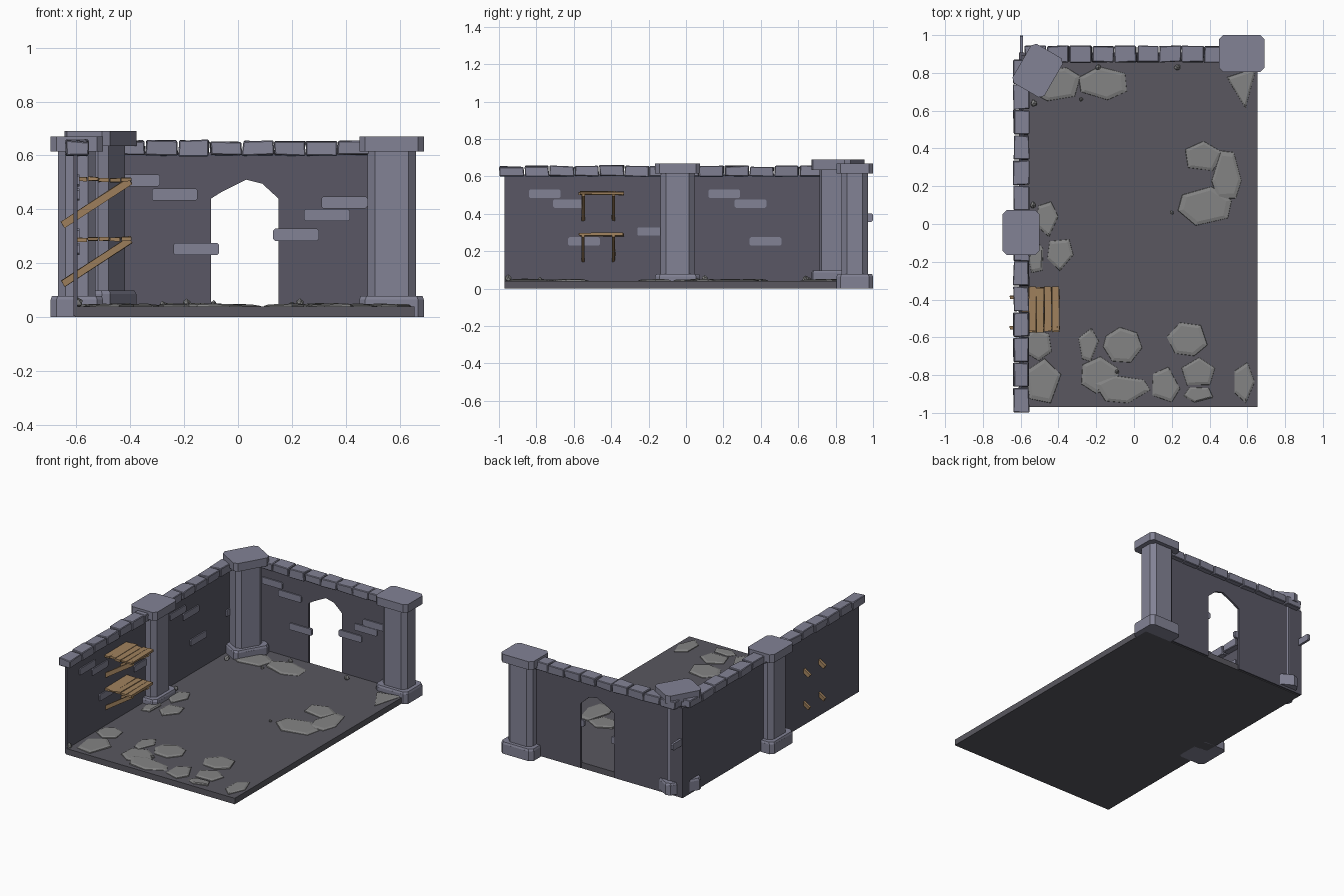
import bpy, bmesh, random
from math import cos, sin, pi, radians, atan2
from mathutils import Vector, Matrix

if "Cube" in bpy.data.objects:
    bpy.data.objects.remove(bpy.data.objects["Cube"])

random.seed(4)


def mat(name, rgb):
    m = bpy.data.materials.new(name)
    m.diffuse_color = (*rgb, 1)
    m.use_nodes = True
    m.node_tree.nodes["Principled BSDF"].inputs["Base Color"].default_value = m.diffuse_color
    return m


WALL = mat("dark_wall", (0.10, 0.097, 0.13))
TRIM = mat("trim_stone", (0.225, 0.225, 0.30))
FLOOR = mat("floor_base", (0.10, 0.097, 0.115))
SLAB = mat("slab_grey", (0.23, 0.23, 0.23))
WOOD = mat("wood", (0.35, 0.22, 0.11))


def finish(bm, name, material, matrix=Matrix()):
    bmesh.ops.recalc_face_normals(bm, faces=bm.faces)
    me = bpy.data.meshes.new(name)
    bm.to_mesh(me)
    bm.free()
    me.materials.append(material)
    ob = bpy.data.objects.new(name, me)
    ob.matrix_world = matrix
    bpy.context.collection.objects.link(ob)
    return ob


def extrude(name, outline, vec, material, matrix=Matrix()):
    bm = bmesh.new()
    face = bm.faces.new([bm.verts.new(p) for p in outline])
    new = bmesh.ops.extrude_face_region(bm, geom=[face], use_keep_orig=True)["geom"]
    bmesh.ops.translate(bm, vec=vec, verts=[g for g in new if isinstance(g, bmesh.types.BMVert)])
    return finish(bm, name, material, matrix)


def box(name, lo, hi, material, bevel=0, jitter=0, matrix=Matrix()):
    lo, hi = Vector(lo), Vector(hi)
    bm = bmesh.new()
    bmesh.ops.create_cube(bm, size=1)
    for v in bm.verts:
        v.co = (lo + hi) / 2 + v.co * (hi - lo)
        v.co += Vector([random.uniform(-jitter, jitter) for _ in range(3)])
    if bevel:
        bmesh.ops.bevel(bm, geom=bm.edges[:], offset=bevel, segments=1, affect='EDGES')
    return finish(bm, name, material, matrix)


# Rectangle in a plane with cut corners; u, v are the plane axes
def cut_rect(c, u, v, a, b, cut):
    c, u, v = Vector(c), Vector(u), Vector(v)
    pts = [(a, cut - b), (a, b - cut), (a - cut, b), (cut - a, b),
           (-a, b - cut), (-a, cut - b), (cut - a, -b), (a - cut, -b)]
    return [c + u * x + v * y for x, y in pts]


# Floor base
box("floor", (-0.604, -0.97, 0), (0.655, 0.897, 0.04), FLOOR)

# Thin side wall and back wall with a pointed doorway
box("side_wall", (-0.61, -0.97, 0.005), (-0.596, 0.897, 0.61), WALL)
profile = [(-0.61, 0.005), (-0.10, 0.005), (-0.10, 0.44), (-0.06, 0.465), (0.03, 0.51),
           (0.09, 0.495), (0.15, 0.44), (0.15, 0.005), (0.64, 0.005), (0.64, 0.61), (-0.61, 0.61)]
extrude("back_wall", [(x, 0.893, z) for x, z in profile], (0, 0.014, 0), WALL)

# Rough capping stones along both walls
n = 14
for i in range(n):
    y0 = -0.998 + i * 1.87 / n
    dz = random.uniform(-0.003, 0.003)
    box("side_coping", (-0.638, y0 + 0.002, 0.60), (-0.556, y0 + 0.131, 0.655 + dz), TRIM, 0.004, 0.004)
n = 9
for i in range(n):
    x0 = -0.58 + i * 1.07 / n
    dz = random.uniform(-0.003, 0.003)
    box("back_coping", (x0 + 0.002, 0.857, 0.60), (x0 + 0.116, 0.942, 0.655 + dz), TRIM, 0.004, 0.004)

# Raised bricks: start along the wall, bottom height
for s, z in [(-0.46, 0.485), (-0.32, 0.432), (-0.24, 0.23), (0.13, 0.283), (0.245, 0.356), (0.31, 0.403)]:
    extrude("back_brick", cut_rect((s + 0.085, 0.885, z + 0.0225), (1, 0, 0), (0, 0, 1), 0.085, 0.0225, 0.007),
            (0, 0.016, 0), TRIM)
side = [(-0.84, 0.485), (-0.71, 0.432), (-0.63, 0.23), (-0.26, 0.283), (-0.13, 0.356)]
side += [(0.12, 0.485), (0.26, 0.432), (0.34, 0.23), (0.72, 0.283), (0.829, 0.357)]
for s, z in side:
    extrude("side_brick", cut_rect((-0.588, s + 0.085, z + 0.0225), (0, 1, 0), (0, 0, 1), 0.085, 0.0225, 0.007),
            (-0.016, 0, 0), TRIM)


# Pillars: base, shaft and cap, each an eight-sided prism
def pillar(x, y, z, angle):
    m = Matrix.Translation((x, y, z)) @ Matrix.Rotation(radians(angle), 4, 'Z')
    for part, a, b, cut, z0, z1 in [("base", 0.12, 0.0975, 0.022, 0, 0.065),
                                    ("shaft", 0.09, 0.07, 0.028, 0.06, 0.62),
                                    ("cap", 0.12, 0.0975, 0.022, 0.615, 0.67)]:
        extrude("pillar_" + part, cut_rect((0, 0, z0), (1, 0, 0), (0, 1, 0), a, b, cut),
                (0, 0, z1 - z0), TRIM, m)
    # Sloped collar above the base
    bm = bmesh.new()
    rings = [[bm.verts.new(p) for p in cut_rect((0, 0, h), (1, 0, 0), (0, 1, 0), a, a - 0.0225, 0.022)]
             for a, h in ((0.12, 0.064), (0.115, 0.078))]
    for k in range(8):
        bm.faces.new([rings[0][k - 1], rings[0][k], rings[1][k], rings[1][k - 1]])
    bm.faces.new(rings[1])
    finish(bm, "pillar_collar", TRIM, m)


pillar(0.57, 0.9025, 0, 0)
pillar(-0.598, -0.045, 0, 90)
pillar(-0.51, 0.812, 0.02, 60)

# Wooden shelves with slanted braces passing through the wall
for z in (0.283, 0.503):
    for i in range(5):
        x0 = -0.598 + i * 0.041
        dz, dy = random.uniform(-0.003, 0.003), random.uniform(-0.004, 0.004)
        box("shelf_plank", (x0, -0.57 + dy, z + dz), (x0 + 0.038, -0.335 + dy, z + 0.014 + dz), WOOD, 0, 0.002)
    for y in (-0.55, -0.388):
        a, b = Vector((-0.65, y, z - 0.16)), Vector((-0.40, y, z + 0.003))
        d = b - a
        m = Matrix.Translation((a + b) / 2) @ Matrix.Rotation(-atan2(d.z, d.x), 4, 'Y')
        h = d.length / 2
        box("shelf_brace", (-h, -0.008, -0.013), (h, 0.008, 0.013), WOOD, 0, 0.002, m)


# Irregular paving slabs: centre, half sizes, corner count, optional turn
def slab(cx, cy, rx, ry, sides, turn=None):
    bm = bmesh.new()
    turn = random.uniform(0, pi) if turn is None else turn
    dirs = []
    for k in range(sides):
        t = turn + 2 * pi * (k + random.uniform(-0.18, 0.18)) / sides
        dirs.append(Vector((cos(t), sin(t), 0)))
    # Stretch the outline to the requested width and depth
    lo = [min(d[i] for d in dirs) for i in (0, 1)]
    hi = [max(d[i] for d in dirs) for i in (0, 1)]
    tilt = random.uniform(-0.05, 0.05)
    rings = []
    for scale, z in ((1, 0.035), (0.97, 0.044), (0.78, 0.049)):
        ring = []
        for d in dirs:
            u, v = [(2 * (d[i] - lo[i]) / (hi[i] - lo[i]) - 1) * scale for i in (0, 1)]
            lift = max(tilt * u * rx, -0.003) if scale < 1 else 0
            ring.append(bm.verts.new((cx + rx * u, cy + ry * v, z + lift)))
        rings.append(ring)
    for r0, r1 in zip(rings, rings[1:]):
        for k in range(sides):
            bm.faces.new([r0[k - 1], r0[k], r1[k], r1[k - 1]])
    bm.faces.new(rings[-1])
    finish(bm, "paving_slab", SLAB)


back_slabs = [(-0.42, 0.74, 0.14, 0.09, 6), (-0.165, 0.745, 0.13, 0.09, 6), (0.57, 0.72, 0.08, 0.11, 3, 0.75),
              (0.37, 0.36, 0.10, 0.08, 5), (0.49, 0.26, 0.08, 0.13, 6), (0.375, 0.095, 0.145, 0.105, 6),
              (-0.46, 0.025, 0.06, 0.095, 5), (-0.39, -0.165, 0.07, 0.085, 5), (-0.52, -0.17, 0.04, 0.09, 5)]
front_slabs = [(-0.24, -0.64, 0.055, 0.09, 5), (-0.06, -0.64, 0.105, 0.095, 7), (0.28, -0.61, 0.11, 0.09, 6),
               (-0.18, -0.80, 0.10, 0.10, 6), (-0.06, -0.875, 0.15, 0.075, 6), (0.17, -0.85, 0.075, 0.095, 5),
               (0.34, -0.78, 0.09, 0.075, 5), (0.34, -0.905, 0.08, 0.04, 5), (0.585, -0.84, 0.055, 0.11, 5),
               (-0.51, -0.64, 0.075, 0.085, 6), (-0.48, -0.83, 0.095, 0.12, 5)]
for s in back_slabs + front_slabs:
    slab(*s)

# Loose pebbles
for x, y, r in [(-0.53, 0.64, 0.02), (-0.28, 0.66, 0.012), (-0.19, 0.83, 0.017), (0.23, 0.83, 0.018),
                (0.20, 0.06, 0.011), (-0.09, -0.78, 0.013), (-0.535, 0.10, 0.018), (-0.595, -0.95, 0.02)]:
    bm = bmesh.new()
    bmesh.ops.create_icosphere(bm, subdivisions=1, radius=r)
    for v in bm.verts:
        v.co *= random.uniform(0.75, 1.1)
    finish(bm, "pebble", SLAB, Matrix.Translation((x, y, 0.04 + r * 0.7)))
